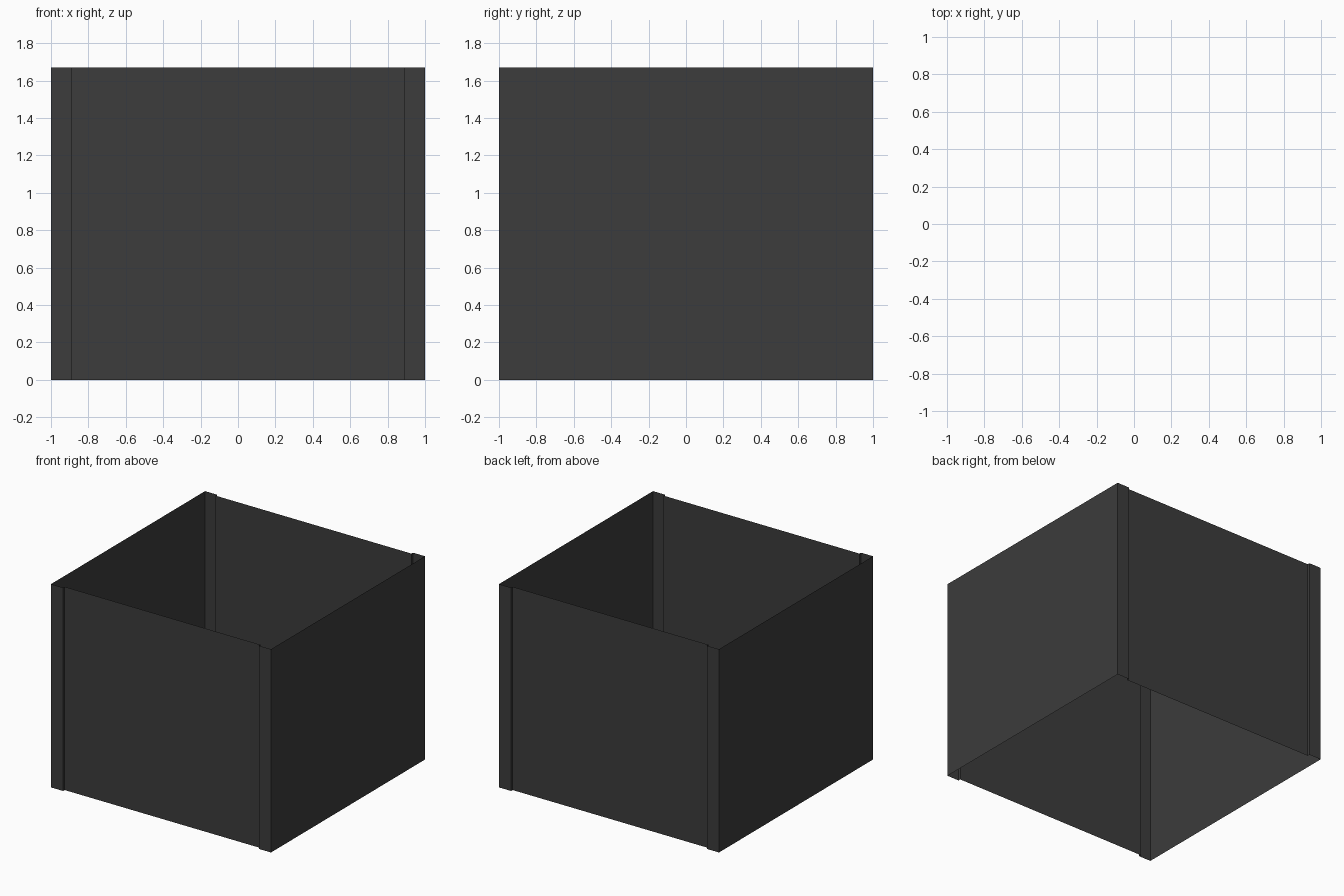
import bpy

if "Cube" in bpy.data.objects:
    bpy.data.objects.remove(bpy.data.objects["Cube"])

HEIGHT = 1.67
HALF = 1.0      # half width of the shell
LIP = 0.89      # inner edge of the corner strips
RECESS = 0.02   # how far front and back panels sit in

dark = bpy.data.materials.new("dark_grey")
dark.diffuse_color = (0.045, 0.045, 0.045, 1)
dark.use_nodes = True
dark.node_tree.nodes["Principled BSDF"].inputs["Base Color"].default_value = dark.diffuse_color


def sheet(name, path):
    """Thin upright sheet following a plan path, outside on the right of travel."""
    n = len(path)
    verts = [(x, y, z) for z in (0, HEIGHT) for x, y in path]
    faces = [(i, i + 1, n + i + 1, n + i) for i in range(n - 1)]
    mesh = bpy.data.meshes.new(name)
    mesh.from_pydata(verts, [], faces)
    mesh.materials.append(dark)
    obj = bpy.data.objects.new(name, mesh)
    bpy.context.collection.objects.link(obj)
    return obj


# Each half turn: a side wall with folded corner strips, and a recessed panel
inner = HALF - RECESS
for s, side, end in ((1, "right", "front"), (-1, "left", "back")):
    wall = [(LIP, -inner), (LIP, -HALF), (HALF, -HALF),
            (HALF, HALF), (LIP, HALF), (LIP, inner)]
    panel = [(-LIP, -inner), (LIP, -inner)]
    sheet(side + "_wall", [(s * x, s * y) for x, y in wall])
    sheet(end + "_panel", [(s * x, s * y) for x, y in panel])
